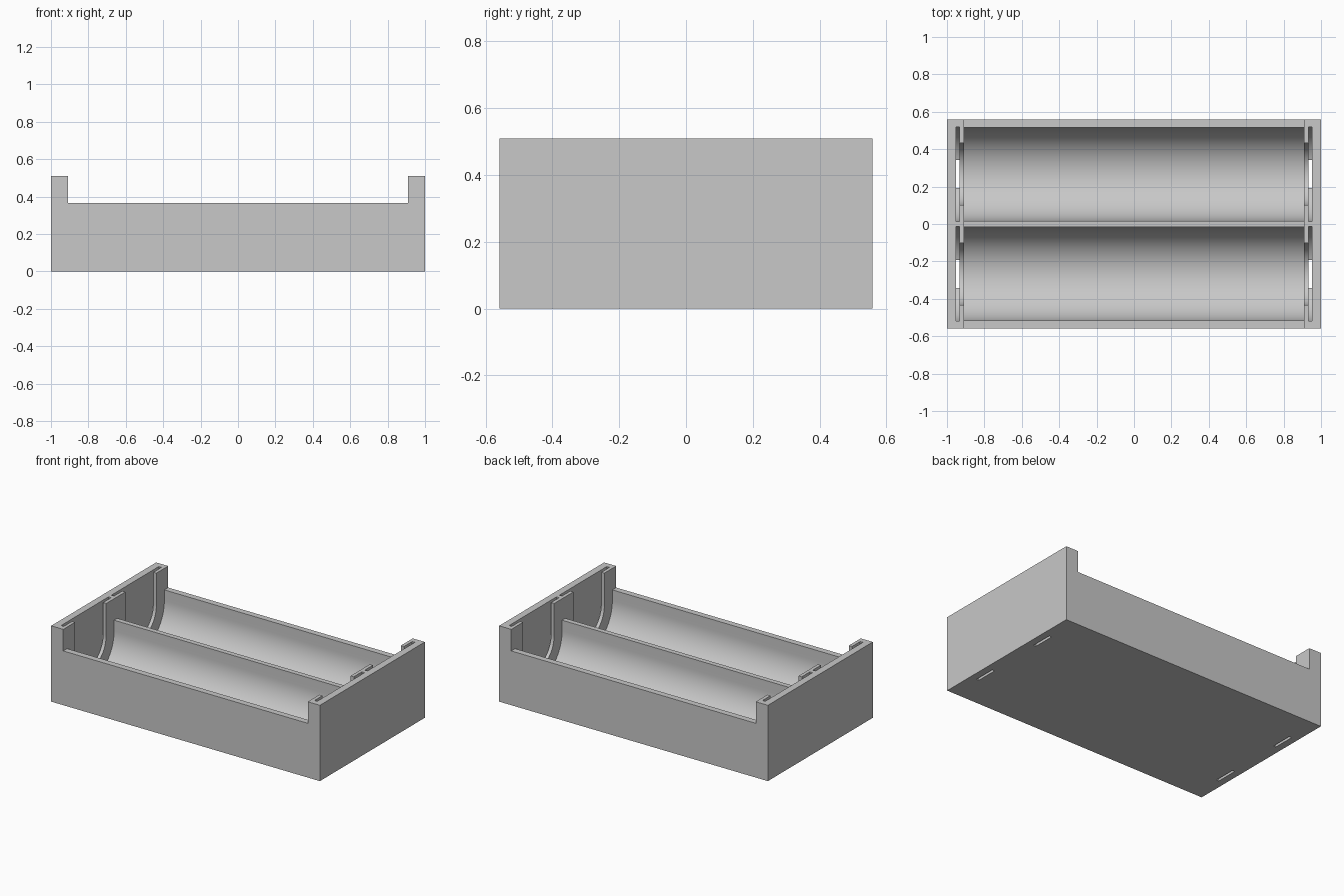
import bpy
import bmesh
from math import cos, sin, pi, radians

cube = bpy.data.objects.get("Cube")
if cube:
    bpy.data.objects.remove(cube, do_unlink=True)

# Main sizes
HALF_X, HALF_Y, HEIGHT = 1.0, 0.558, 0.51
RIM = 0.365            # top of the long walls
INNER = 0.91           # inner face of the end walls
BAY_Y, BAY_Z = 0.267, 0.295
ABOVE = 0.7            # cutters reach past the top

grey = bpy.data.materials.new("light grey")
grey.use_nodes = True
colour = (0.58, 0.58, 0.58, 1)
grey.diffuse_color = colour
grey.node_tree.nodes["Principled BSDF"].inputs["Base Color"].default_value = colour


def prism(name, points, offset):
    """Extrude a closed outline of 3D points along an offset vector."""
    bm = bmesh.new()
    face = bm.faces.new([bm.verts.new(p) for p in points])
    grown = bmesh.ops.extrude_face_region(bm, geom=[face])["geom"]
    verts = [g for g in grown if isinstance(g, bmesh.types.BMVert)]
    bmesh.ops.translate(bm, vec=offset, verts=verts)
    bmesh.ops.recalc_face_normals(bm, faces=bm.faces)
    mesh = bpy.data.meshes.new(name)
    bm.to_mesh(mesh)
    bm.free()
    obj = bpy.data.objects.new(name, mesh)
    bpy.context.collection.objects.link(obj)
    return obj


def u_cutter(name, x0, x1, y, radius, segments=48):
    """Round-bottomed, open-topped cutter running along x."""
    arc = [pi + pi * i / segments for i in range(segments + 1)]
    points = [(x0, y + radius * cos(a), BAY_Z + radius * sin(a)) for a in arc]
    points += [(x0, y + radius, ABOVE), (x0, y - radius, ABOVE)]
    return prism(name, points, (x1 - x0, 0, 0))


def box_cutter(name, x0, x1, y0, y1, z0, z1):
    points = [(x0, y0, z0), (x0, y1, z0), (x0, y1, z1), (x0, y0, z1)]
    return prism(name, points, (x1 - x0, 0, 0))


# Holder body: long tray with raised end walls
side = [(HALF_X, 0), (HALF_X, HEIGHT), (INNER, HEIGHT), (INNER, RIM)]
outline = side + [(-x, z) for x, z in reversed(side)]
body = prism("holder_body", [(x, -HALF_Y, z) for x, z in outline], (0, 2 * HALF_Y, 0))
body.data.materials.append(grey)

cutters = []
for y in (-BAY_Y, BAY_Y):
    # Round cell trough
    cutters.append(u_cutter("trough_cutter", -INNER, INNER, y, 0.25))
    for s in (-1, 1):
        # Contact slot, window through the lip, and lead hole in the floor
        cutters.append(u_cutter("slot_cutter", s * 0.933, s * 0.953, y, 0.2525))
        cutters.append(u_cutter("window_cutter", s * 0.9, s * 0.943, y, 0.165))
        cutters.append(box_cutter("lead_hole_cutter", s * 0.934, s * 0.952,
                                  y - 0.074, y + 0.074, -0.1, 0.2))

for cutter in cutters:
    cutter.hide_render = True
    mod = body.modifiers.new(cutter.name, "BOOLEAN")
    mod.operation = "DIFFERENCE"
    mod.solver = "EXACT"
    mod.object = cutter

# Bake the cuts and drop the cutters
graph = bpy.context.evaluated_depsgraph_get()
result = bpy.data.meshes.new_from_object(body.evaluated_get(graph))
body.modifiers.clear()
body.data = result
for cutter in cutters:
    bpy.data.objects.remove(cutter, do_unlink=True)

bpy.ops.object.select_all(action="DESELECT")
body.select_set(True)
bpy.context.view_layer.objects.active = body
bpy.ops.object.shade_smooth_by_angle(angle=radians(30))
